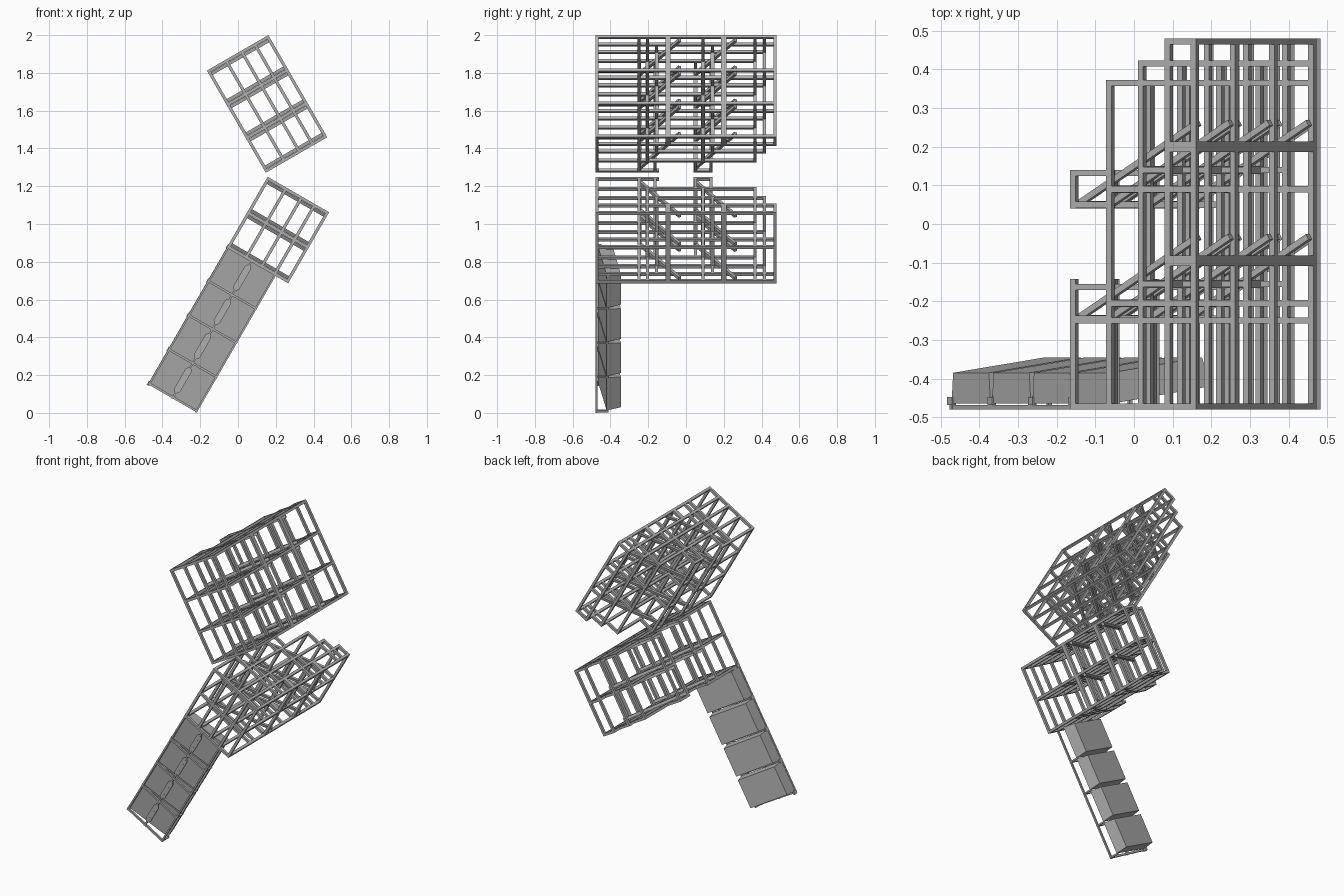
import bpy, bmesh, math
from mathutils import Matrix, Vector

cube = bpy.data.objects.get("Cube")
if cube:
    bpy.data.objects.remove(cube, do_unlink=True)

steel = bpy.data.materials.new("grey_steel")
steel.use_nodes = True
GREY = (0.43, 0.43, 0.43, 1)
steel.diffuse_color = GREY
steel.node_tree.nodes["Principled BSDF"].inputs["Base Color"].default_value = GREY

C, S = math.cos(math.radians(30)), 0.5
T = 0.016            # beam thickness
H = T / 2
FRONT, BACK = -0.472, 0.472


def frame_matrix(x, z, du, dv):
    """Local axes: u across the frame, y depth, v along the bays."""
    m = Matrix((du, (0, 1, 0), dv)).transposed().to_4x4()
    m.translation = (x, 0, z)
    return m


class Part:
    """Collects the boxes and prisms of one named part."""

    def __init__(self, name, frame):
        self.name, self.frame, self.bm = name, frame, bmesh.new()

    def bar(self, a, b, wide=T, thick=T):
        """Bar from a to b; wide is its size along v (or y if it runs along v)."""
        a, b = Vector(a), Vector(b)
        d = (b - a).normalized()
        side = Vector((0, 1, 0)) if abs(d.z) > 0.9 else Vector((0, 0, 1))
        up = d.cross(side)
        m = Matrix((d * (b - a).length, side * wide, up * thick)).transposed().to_4x4()
        m.translation = (a + b) / 2
        bmesh.ops.create_cube(self.bm, size=1, matrix=self.frame @ m)

    def prism(self, lower, upper):
        """Solid between two matching outlines."""
        rings = [[self.bm.verts.new(self.frame @ Vector(p)) for p in ring]
                 for ring in (lower, upper)]
        for ring in rings:
            self.bm.faces.new(ring)
        n = len(lower)
        for i in range(n):
            j = (i + 1) % n
            self.bm.faces.new((rings[0][i], rings[0][j], rings[1][j], rings[1][i]))

    def finish(self):
        bmesh.ops.recalc_face_normals(self.bm, faces=self.bm.faces)
        mesh = bpy.data.meshes.new(self.name)
        self.bm.to_mesh(mesh)
        self.bm.free()
        mesh.materials.append(steel)
        bpy.context.collection.objects.link(bpy.data.objects.new(self.name, mesh))


LEVELS = (0.008, 0.115, 0.21, 0.29, 0.368)
DEPTHS = (-0.15, 0.365, 0.415, BACK, BACK)     # how far back each level reaches
STEPS = (0.05, 0.09, 0.14, 0.2, 0.2)           # step rail position on each level
SHIFTS = (0, -0.295)                           # the two stepped runs
TOP = LEVELS[-1]


def build_rack(name, frame, bays, pitch):
    stations = [H + pitch * i for i in range(bays + 1)]
    first, last = stations[0], stations[-1]
    cross = Part(name + "_cross_beams", frame)
    posts = Part(name + "_posts", frame)
    rails = Part(name + "_long_rails", frame)
    braces = Part(name + "_braces", frame)

    for v in stations:
        # depth beams on every level, and the short landing of the second run
        for u, depth in zip(LEVELS, DEPTHS):
            cross.bar((u, FRONT - H, v), (u, depth + H, v))
        cross.bar((LEVELS[0], 0.042, v), (LEVELS[0], 0.138, v))
        # posts: full height in front, then stepped toward the back
        for y in (FRONT, -0.25):
            posts.bar((0, y, v), (TOP + H, y, v))
        for y, low in ((0.365, 1), (0.415, 2), (BACK, 3)):
            posts.bar((LEVELS[low] - H, y, v), (TOP, y, v))
        for s in SHIFTS:
            posts.bar((0, 0.132 + s, v), (LEVELS[1], 0.132 + s, v))
            posts.bar((0, 0.05 + s, v), (LEVELS[1], 0.05 + s, v))
            posts.bar((LEVELS[1], STEPS[1] + s, v), (TOP, STEPS[1] + s, v))
            posts.bar((LEVELS[2], STEPS[2] + s, v), (LEVELS[3], STEPS[2] + s, v))
            posts.bar((LEVELS[3], STEPS[3] + s, v), (TOP, STEPS[3] + s, v), T, 0.028)
            # paired sloping braces, single at the two ends
            for side in (-1, 1):
                w = v + side * 0.018
                if first < w < last:
                    braces.bar((0.008, 0.05 + s, w), (TOP, 0.262 + s, w), 0.018, 0.016)

    # rails along the bays
    for u, depth in zip(LEVELS, DEPTHS):
        rails.bar((u, FRONT, first - H), (u, FRONT, last + H))
        if depth > 0:
            rails.bar((u, depth, first - H), (u, depth, last + H))
    for s in SHIFTS:
        for u, y in zip(LEVELS, STEPS):
            width = 0.028 if u == TOP else 0.02
            rails.bar((u, y + s, first - H), (u, y + s, last + H), width)
        rails.bar((LEVELS[0], 0.132 + s, first - H), (LEVELS[0], 0.132 + s, last + H))
    for part in (cross, posts, rails, braces):
        part.finish()


upper = frame_matrix(-0.165, 1.812, (C, 0, S), (S, 0, -C))
lower = frame_matrix(0.157, 1.25, (C, 0, -S), (-S, 0, -C))
PITCH = 0.209
build_rack("upper_rack", upper, 3, 0.2027)
build_rack("lower_rack", lower, 2, PITCH)

# ladder frame that carries the bins below the lower rack
WIDTH = 0.3
ladder = Part("bin_ladder", lower)
bins = Part("tilted_bins", lower)
plates = Part("bin_plates", lower)
start, end = H + 2 * PITCH, H + 6 * PITCH
for u in (0.006, WIDTH / 2, WIDTH - 0.006):
    ladder.bar((u, -0.474, start), (u, -0.474, end + H), 0.012, 0.01)
for i in range(5):
    v = start + i * PITCH
    ladder.bar((0, -0.474, v), (WIDTH, -0.474, v), 0.012, 0.012)
    ladder.bar((WIDTH - 0.006, -0.478, v), (WIDTH - 0.006, -0.41, v), 0.01, 0.01)
    ladder.bar((0.002, -0.468, v), (0.002, -0.448, v), 0.024, 0.012)

# tilted bins, slightly tapered to the back, and a chamfered plate on each bay
for i in range(4):
    a = start + i * PITCH
    b = a + PITCH

    def outline(v, inset):
        return [(0.0, -0.465, v), (0.295, -0.42, v),
                (0.275, -0.345, v + inset), (0.0, -0.385, v + inset)]

    bins.prism(outline(a + 0.004, 0.008), outline(b - 0.004, -0.008))

    mid, half = (a + b) / 2, 0.075
    shape = [(-0.009, -half), (0.009, -half), (0.018, -half + 0.015), (0.018, half - 0.015),
             (0.009, half), (-0.009, half), (-0.018, half - 0.015), (-0.018, -half + 0.015)]
    plates.prism([(WIDTH / 2 + u, -0.479, mid + v) for u, v in shape],
                 [(WIDTH / 2 + u, -0.471, mid + v) for u, v in shape])
for part in (ladder, bins, plates):
    part.finish()
